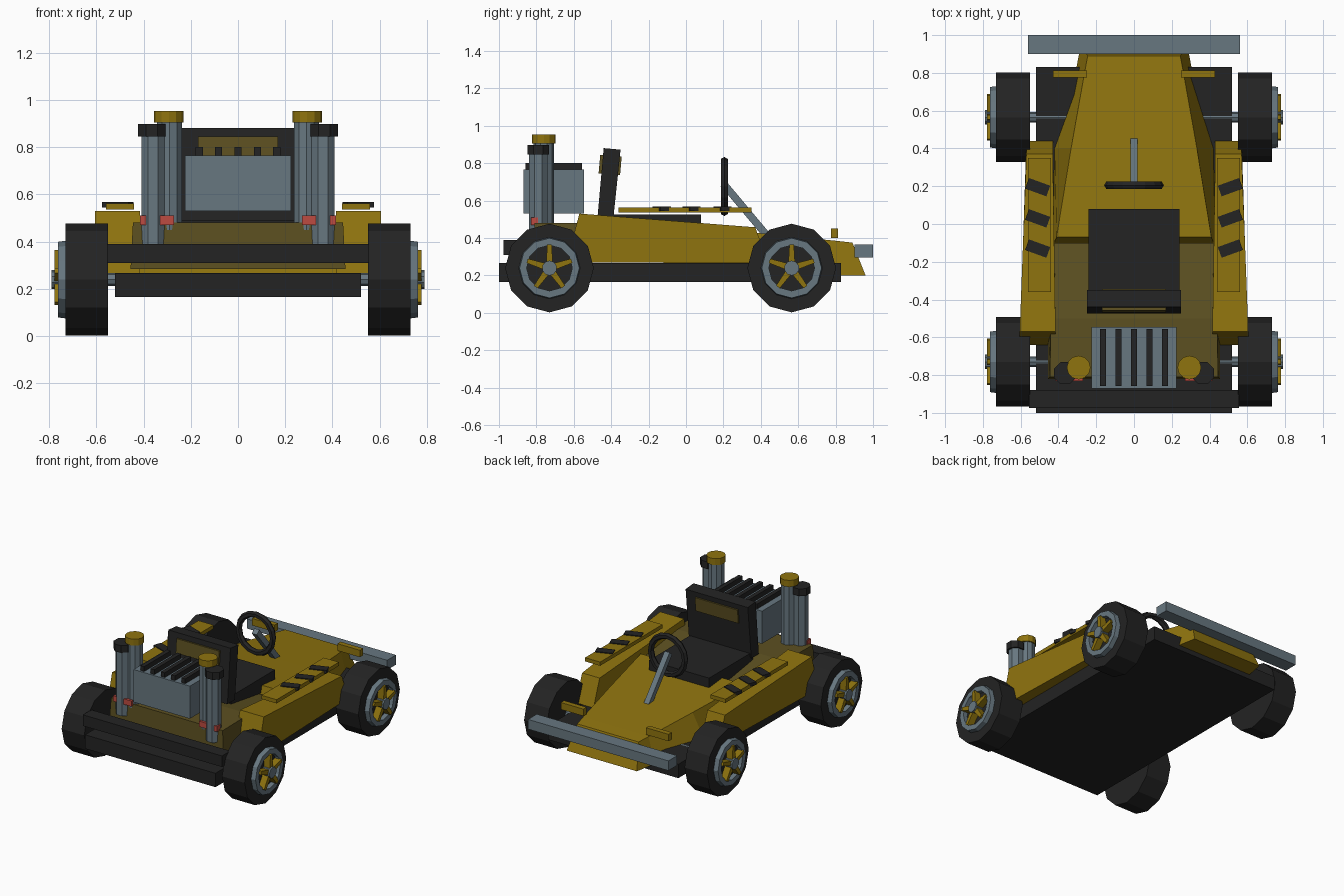
import bpy, bmesh, math
from mathutils import Vector, Matrix

if "Cube" in bpy.data.objects:
    bpy.data.objects.remove(bpy.data.objects["Cube"])


def material(name, rgb):
    m = bpy.data.materials.new(name)
    m.diffuse_color = (*rgb, 1)
    m.use_nodes = True
    m.node_tree.nodes["Principled BSDF"].inputs["Base Color"].default_value = m.diffuse_color
    return m


YELLOW = material("mustard_yellow", (0.275, 0.174, 0.0045))
OLIVE = material("olive", (0.107, 0.080, 0.015))
BLACK = material("black", (0.017, 0.017, 0.017))
GREY = material("steel_grey", (0.136, 0.184, 0.216))
RED = material("red", (0.515, 0.07, 0.053))


def finish(name, bm, mat):
    bmesh.ops.recalc_face_normals(bm, faces=bm.faces)
    me = bpy.data.meshes.new(name)
    bm.to_mesh(me)
    bm.free()
    me.materials.append(mat)
    ob = bpy.data.objects.new(name, me)
    bpy.context.collection.objects.link(ob)
    return ob


def box(name, x, y, z, mat, rot=None):
    """Box from (min, max) ranges, optionally rotated about its centre."""
    bm = bmesh.new()
    bmesh.ops.create_cube(bm, size=1)
    c = Vector([(r[0] + r[1]) / 2 for r in (x, y, z)])
    s = Matrix.Diagonal([r[1] - r[0] for r in (x, y, z)] + [1])
    bm.transform(Matrix.Translation(c) @ (rot or Matrix()) @ s)
    return finish(name, bm, mat)


def rod(name, a, b, r, mat, n=12, phase=0):
    """Cylinder between two points."""
    a, b = Vector(a), Vector(b)
    d = b - a
    bm = bmesh.new()
    bmesh.ops.create_cone(bm, cap_ends=True, segments=n, radius1=r, radius2=r, depth=d.length)
    bm.transform(Matrix.Translation((a + b) / 2) @ d.to_track_quat('Z', 'Y').to_matrix().to_4x4()
                 @ Matrix.Rotation(phase, 4, 'Z'))
    return finish(name, bm, mat)


def loft(name, rings, mat):
    """Solid skinned through rings with equal point counts."""
    bm = bmesh.new()
    vs = [[bm.verts.new(p) for p in ring] for ring in rings]
    n = len(vs[0])
    for a, b in zip(vs, vs[1:]):
        for i in range(n):
            bm.faces.new((a[i], a[(i + 1) % n], b[(i + 1) % n], b[i]))
    bm.faces.new(vs[0])
    bm.faces.new(vs[-1])
    return finish(name, bm, mat)


def section(yt, zt, wt, yb, zb, wb):
    """Symmetric four-point section with separate top and bottom edges."""
    return [(-wb, yb, zb), (wb, yb, zb), (wt, yt, zt), (-wt, yt, zt)]


# Chassis, bumper and front wing
box("chassis", (-.52, .52), (-1, .83), (.165, .265), BLACK)
box("rear_bumper", (-.555, .555), (-.975, -.88), (.31, .39), BLACK)
box("front_wing", (-.56, .56), (.9, 1), (.295, .365), GREY)

# Bodywork: sloped nose and darker rear tub
loft("nose", [section(-.07, .47, .41, -.12, .265, .43),
              section(.40, .425, .333, .40, .265, .42),
              section(.80, .385, .262, .80, .20, .31),
              section(.89, .375, .245, .96, .20, .28)], YELLOW)
loft("rear_tub", [section(-.81, .48, .445, -.82, .285, .455),
                  section(-.5, .48, .44, -.5, .285, .455),
                  section(-.10, .42, .42, -.10, .285, .42)], OLIVE)

# Seat
box("seat_cushion", (-.24, .24), (-.42, .08), (.42, .525), BLACK)
loft("seat_back", [section(-.44, .88, .248, -.475, .49, .248),
                   section(-.35, .872, .248, -.39, .49, .248)], BLACK)
box("seat_panel", (-.17, .17), (-.463, -.348), (.74, .84), OLIVE,
    Matrix.Rotation(-.09, 4, 'X'))

# Engine block with cooling fins
box("engine", (-.225, .225), (-.87, -.545), (.53, .765), GREY)
for i in range(5):
    x = (i - 2) * .082
    box("engine_fin", (x - .015, x + .015), (-.857, -.555), (.76, .80), BLACK)

# Steering wheel and column
bpy.ops.mesh.primitive_torus_add(major_segments=16, minor_segments=6, major_radius=.136,
                                 minor_radius=.022, location=(0, .205, .675),
                                 rotation=(math.pi / 2, 0, 0))
wheel = bpy.context.object
wheel.name = "steering_wheel"
wheel.data.materials.append(BLACK)
rod("steering_column", (0, .20, .69), (0, .46, .38), .028, GREY, 4, math.pi / 4)

# Axles
for y in (-.73, .565):
    rod("axle", (-.74, y, .24), (.74, y, .24), .028, GREY, 8)

for s in (-1, 1):
    def span(a, b):
        return tuple(sorted((s * a, s * b)))

    # Side pods with raised plate and slanted straps
    loft("side_pod", [[(s * xi, yb, .268), (s * xo, yb, .268), (s * xo, yt, zt), (s * xi, yt, zt)]
                      for xi, xo, yb, yt, zt in ((.415, .605, -.64, -.57, .53),
                                                 (.43, .57, .44, .37, .457))], YELLOW)
    box("pod_plate", span(.44, .56), (-.36, .35), (.535, .562), YELLOW)
    for y in (.195, .03, -.13):
        box("pod_strap", span(.45, .57), (y - .03, y + .03), (.545, .568), BLACK,
            Matrix.Rotation(s * math.radians(20), 4, 'Z'))

    # Front marker bars
    box("marker_bar", span(.25, .43), (.775, .812), (.40, .45), YELLOW)

    # Exhaust stacks with caps and clamp
    rod("tall_stack", (s * .29, -.76, .45), (s * .29, -.76, .91), .055, GREY, 10)
    rod("tall_stack_cap", (s * .293, -.76, .905), (s * .293, -.76, .952), .063, YELLOW, 12)
    rod("short_stack", (s * .36, -.79, .385), (s * .36, -.79, .85), .053, GREY, 8, math.pi / 8)
    rod("short_stack_cap", (s * .365, -.79, .845), (s * .365, -.79, .897), .063, BLACK, 8, math.pi / 8)
    box("stack_clamp", span(.27, .415), (-.83, -.79), (.47, .51), RED)

    # Wheels: tyre, rim ring, spokes and hub
    for y in (-.73, .565):
        c = Vector((0, y, .239))

        def at(x):
            return c + Vector((s * x, 0, 0))

        rod("tyre", at(.55), at(.73), .237, BLACK, 12)
        ring = []
        for x, r in ((.725, .122), (.725, .165), (.763, .160), (.763, .122)):
            ring.append((x, r))
        bm = bmesh.new()
        n = 12
        vs = [[bm.verts.new(at(x) + Vector((0, r * math.sin(k * math.tau / n), r * math.cos(k * math.tau / n))))
               for x, r in ring] for k in range(n)]
        for k in range(n):
            a, b = vs[k], vs[(k + 1) % n]
            for i in range(4):
                j = (i + 1) % 4
                bm.faces.new((a[i], a[j], b[j], b[i]))
        finish("rim", bm, GREY)
        for k in range(5):
            t = k * math.tau / 5
            out = Vector((0, math.sin(t), math.cos(t)))
            side = Vector((s, 0, 0)).cross(out)
            loft("spoke", [[at(x) + out * r + side * w for x, w in
                            ((.73, -h), (.778, -h), (.778, h), (.73, h))]
                           for r, h in ((.02, .018), (.125, .012))], YELLOW)
        rod("hub", at(.73), at(.79), .04, GREY, 10)
